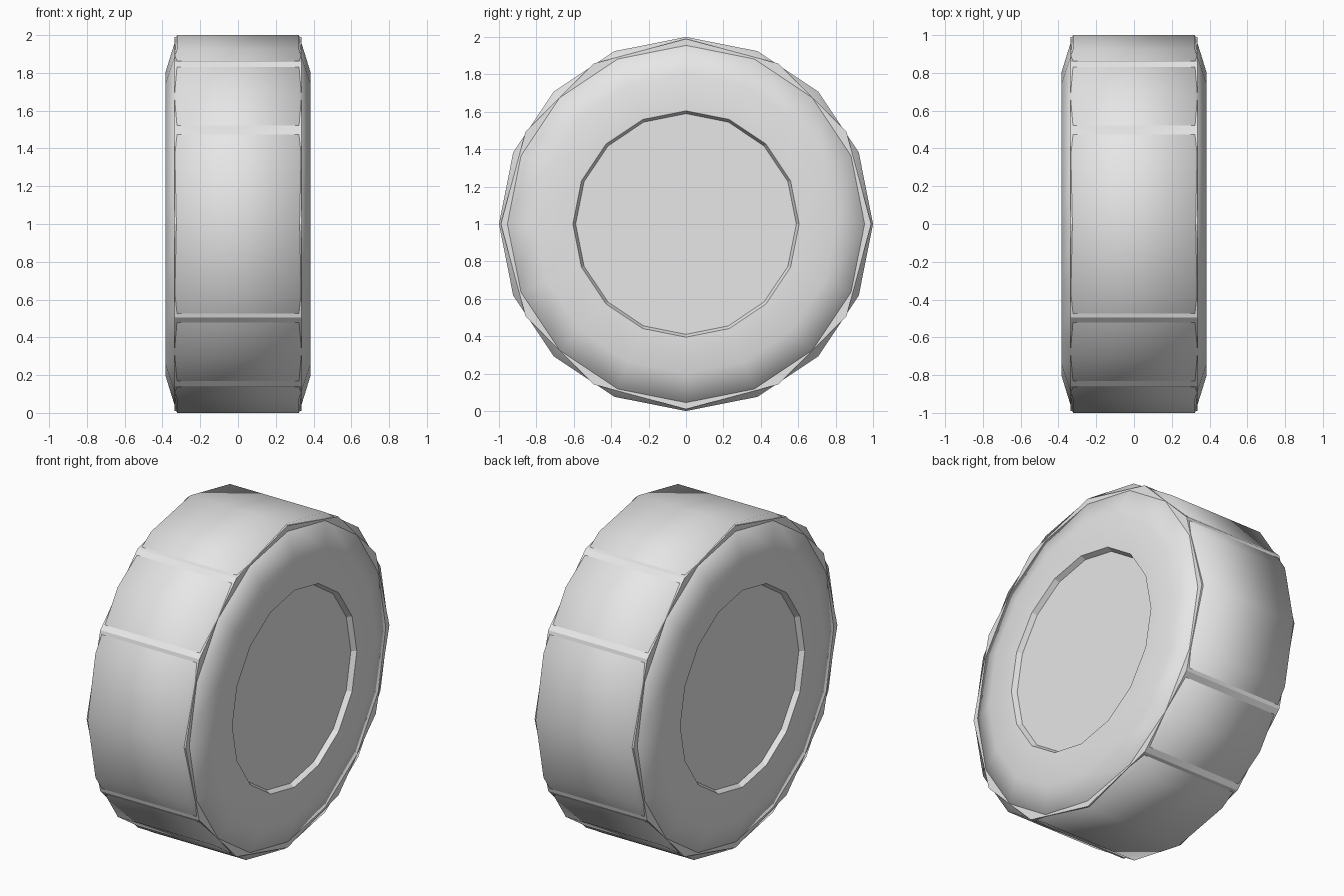
import bpy
import bmesh
from math import sin, cos, tau

cube = bpy.data.objects.get("Cube")
if cube:
    bpy.data.objects.remove(cube, do_unlink=True)

grey = bpy.data.materials.new("plain_grey")
grey.use_nodes = True
grey.diffuse_color = (0.8, 0.8, 0.8, 1)
grey.node_tree.nodes["Principled BSDF"].inputs["Base Color"].default_value = (0.8, 0.8, 0.8, 1)


def lathe(name, profile, sides, smooth=False):
    """Turn (x, radius) points around the wheel axle, which lies along x."""
    bm = bmesh.new()
    rings = []
    for x, r in profile:
        angles = [tau * j / sides for j in range(sides)]
        rings.append([bm.verts.new((x, r * sin(a), r * cos(a))) for a in angles])
    for a, b in zip(rings, rings[1:]):
        for j in range(sides):
            k = (j + 1) % sides
            face = bm.faces.new((a[j], b[j], b[k], a[k]))
            face.smooth = smooth
    # Close the points that meet on the axle
    bmesh.ops.remove_doubles(bm, verts=bm.verts[:], dist=0.0001)
    mesh = bpy.data.meshes.new(name)
    bm.to_mesh(mesh)
    bm.free()
    mesh.materials.append(grey)
    obj = bpy.data.objects.new(name, mesh)
    obj.location.z = 1
    bpy.context.collection.objects.link(obj)
    return obj


def mirrored(half):
    return half + [(-x, r) for x, r in reversed(half)]


# Rounded tyre: sidewall, shoulder and tread
lathe("tyre", mirrored([(-0.385, 0.605), (-0.385, 0.8), (-0.323, 1.0)]), 16, smooth=True)

# Twelve-sided core whose corners show as cross bars on the tread
lathe("tread_bars", mirrored([(-0.337, 0), (-0.337, 0.99)]), 12)

# Sunken hub discs with their sloping lips
hub = [(-0.355, 0), (-0.355, 0.59), (-0.385, 0.605)]
lathe("right_hub", hub, 16)
lathe("left_hub", [(-x, r) for x, r in reversed(hub)], 16)
